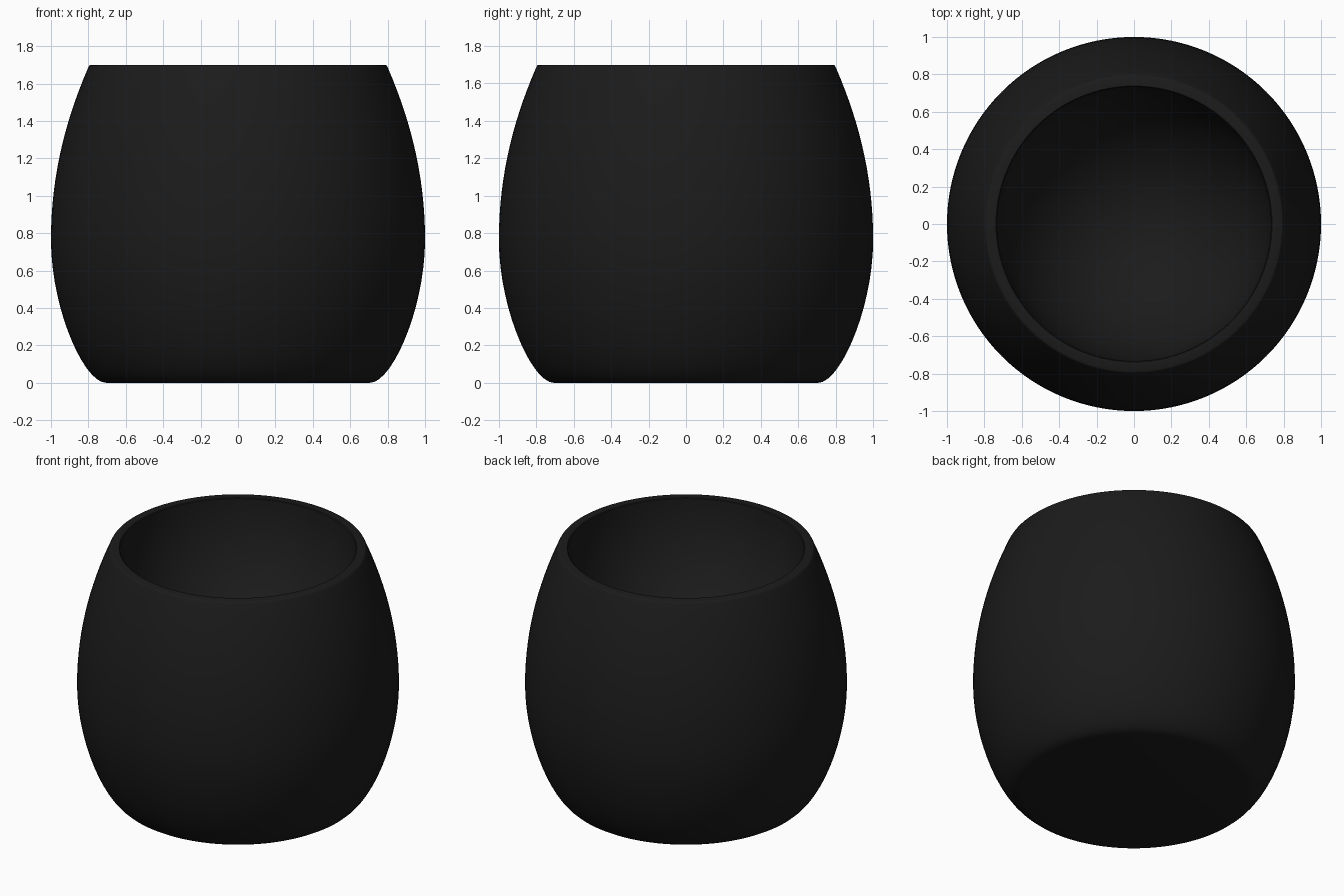
import bpy
import bmesh
import math
from mathutils import Vector
from mathutils.geometry import interpolate_bezier

cube = bpy.data.objects.get("Cube")
if cube:
    bpy.data.objects.remove(cube, do_unlink=True)

SEGMENTS = 128
BOWL_RADIUS = 0.733
BOWL_DEPTH = 0.85
BOWL_TOP = 1.695


def bezier(a, b, c, d, steps=16):
    """Points of one profile section, given as (radius, height) pairs."""
    pts = [Vector((r, 0, z)) for r, z in (a, b, c, d)]
    return [(p.x, p.z) for p in interpolate_bezier(*pts, steps)]


def lathe(name, profile, material):
    """Spin a profile about the z axis into a closed, smooth solid."""
    bm = bmesh.new()
    verts = [bm.verts.new((r, 0, z)) for r, z in profile]
    edges = [bm.edges.new(pair) for pair in zip(verts, verts[1:])]
    bmesh.ops.spin(bm, geom=verts + edges, cent=(0, 0, 0), axis=(0, 0, 1),
                   angle=math.tau, steps=SEGMENTS, use_duplicate=False)
    bmesh.ops.remove_doubles(bm, verts=bm.verts, dist=0.0005)
    bmesh.ops.recalc_face_normals(bm, faces=bm.faces)
    mesh = bpy.data.meshes.new(name)
    bm.to_mesh(mesh)
    bm.free()
    mesh.materials.append(material)
    obj = bpy.data.objects.new(name, mesh)
    bpy.context.collection.objects.link(obj)
    bpy.ops.object.select_all(action="DESELECT")
    obj.select_set(True)
    bpy.context.view_layer.objects.active = obj
    bpy.ops.object.shade_smooth_by_angle(angle=math.radians(35))
    return obj


charcoal = bpy.data.materials.new("matte charcoal")
charcoal.use_nodes = True
color = (0.011, 0.011, 0.011, 1)
charcoal.diffuse_color = color
charcoal.node_tree.nodes["Principled BSDF"].inputs["Base Color"].default_value = color

# Outer wall: flat base, rounded foot, belly, tapering shoulder
base = [(0, 0)]
foot = bezier((0.705, 0), (0.825, 0), (1, 0.40), (1, 0.765))
shoulder = bezier((1, 0.765), (1, 1.10), (0.925, 1.40), (0.80, 1.687))
# Flat rim with softened edges
rim = [(0.795, 1.696), (0.787, 1.70), (0.738, 1.70)]
# Rounded bowl hollowed into the top
turns = [math.pi / 2 * i / 24 for i in range(25)]
bowl = [(BOWL_RADIUS * math.cos(t), BOWL_TOP - BOWL_DEPTH * math.sin(t)) for t in turns]

lathe("round_vessel", base + foot + shoulder[1:] + rim + bowl, charcoal)
